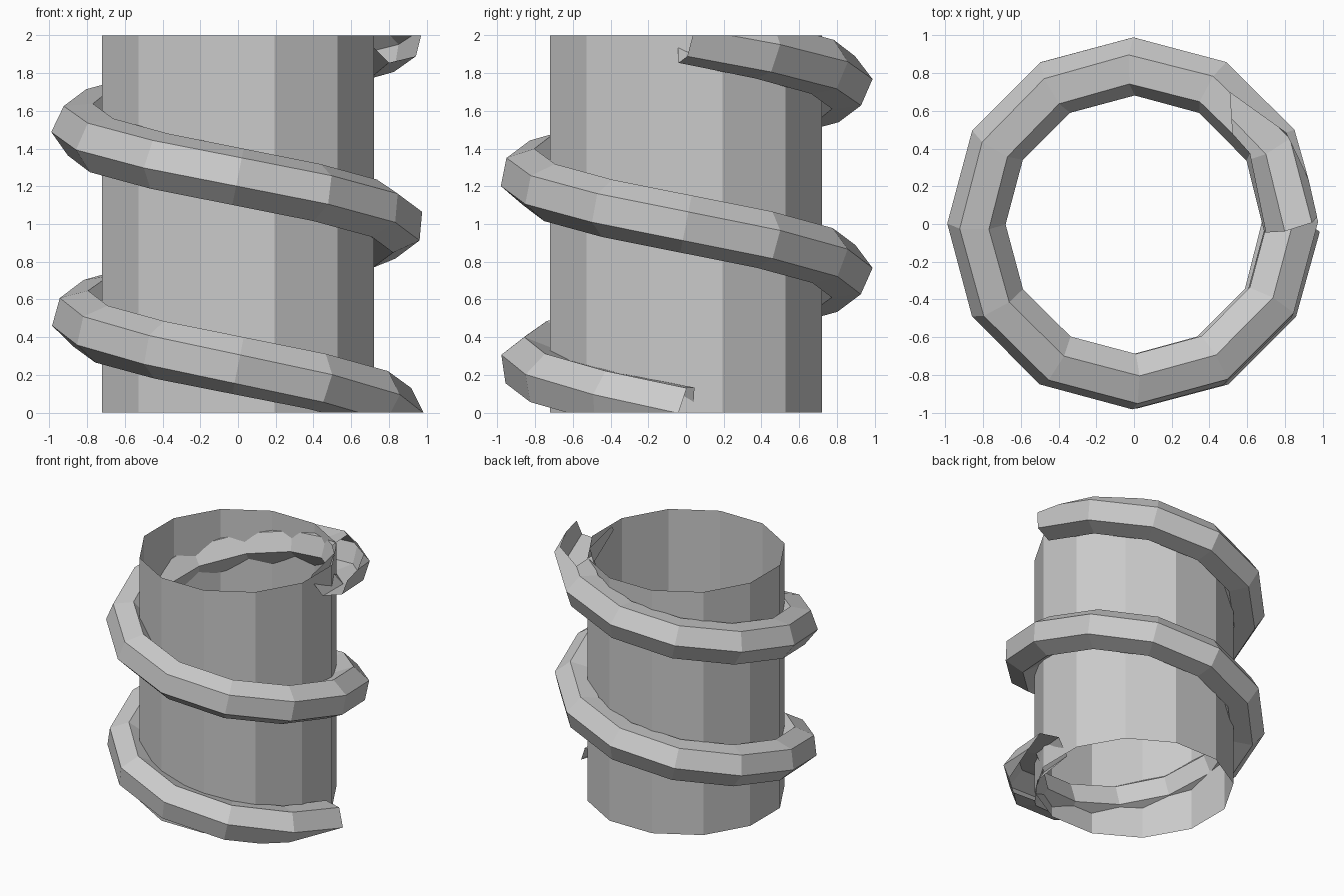
import bpy, bmesh, math
from mathutils import Vector

if "Cube" in bpy.data.objects:
    bpy.data.objects.remove(bpy.data.objects["Cube"])

HEIGHT = 2.0


def finish(bm, name):
    bmesh.ops.recalc_face_normals(bm, faces=bm.faces)
    mesh = bpy.data.meshes.new(name)
    bm.to_mesh(mesh)
    bm.free()
    obj = bpy.data.objects.new(name, mesh)
    bpy.context.collection.objects.link(obj)
    return obj


def loft(bm, rings):
    n = len(rings[0])
    for a, b in zip(rings, rings[1:]):
        for k in range(n):
            bm.faces.new((a[k], a[(k + 1) % n], b[(k + 1) % n], b[k]))


# Open 12-sided core with flats facing the axes
bm = bmesh.new()
R = 0.72 / math.cos(math.radians(15))
rings = []
for z in (0, HEIGHT):
    rings.append([bm.verts.new((R * math.cos(math.radians(15 + 30 * k)),
                                R * math.sin(math.radians(15 + 30 * k)), z))
                  for k in range(12)])
loft(bm, rings)
finish(bm, "core_tube")

# Hexagonal thread: two clockwise turns, 12 segments each, slowly twisting
COIL_R, THREAD_R, STEPS = 0.835, 0.155, 24
path = []
for i in range(STEPS + 1):
    a = -math.radians(30 * i)
    path.append(Vector((COIL_R * math.cos(a), COIL_R * math.sin(a), i / 12)))

bm = bmesh.new()
rings = []
for i, c in enumerate(path):
    tangent = (path[min(i + 1, STEPS)] - path[max(i - 1, 0)]).normalized()
    radial = Vector((c.x, c.y, 0))
    out = (radial - tangent * radial.dot(tangent)).normalized()
    up = out.cross(tangent)
    if up.z < 0:
        up.negate()
    t = i / 12
    twist = -4 + 108 * t - 19 * t * t
    ring = []
    for k in range(6):
        ang = math.radians(twist + 60 * k)
        ring.append(bm.verts.new(c + THREAD_R * (math.cos(ang) * out + math.sin(ang) * up)))
    rings.append(ring)
loft(bm, rings)
bmesh.ops.recalc_face_normals(bm, faces=bm.faces)

# Trim the thread flush with the ends of the core, leaving the cuts open
for z, n in ((0, -1), (HEIGHT, 1)):
    bmesh.ops.bisect_plane(bm, geom=bm.verts[:] + bm.edges[:] + bm.faces[:],
                           plane_co=(0, 0, z), plane_no=(0, 0, n), clear_outer=True)
finish(bm, "spiral_thread")
